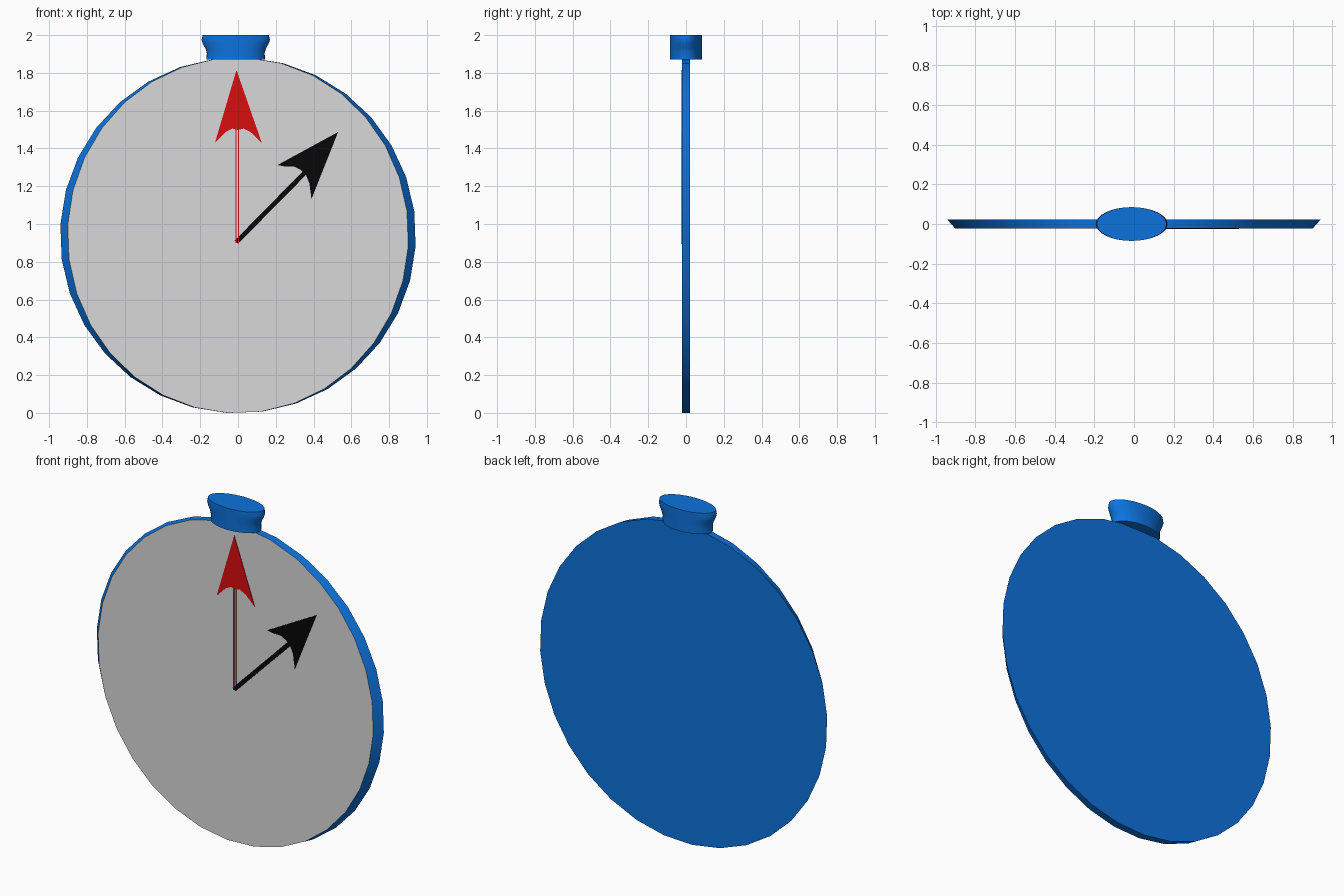
import bpy, bmesh, math

if "Cube" in bpy.data.objects:
    bpy.data.objects.remove(bpy.data.objects["Cube"])


def material(name, rgb):
    m = bpy.data.materials.new(name)
    m.diffuse_color = (*rgb, 1.0)
    m.use_nodes = True
    m.node_tree.nodes["Principled BSDF"].inputs["Base Color"].default_value = m.diffuse_color
    return m


BLUE = material("blue", (0.004, 0.17, 0.72))
GREY = material("light grey", (0.69, 0.69, 0.69))
RED = material("red", (0.69, 0.004, 0.005))
BLACK = material("black", (0.002, 0.002, 0.002))


def finish(name, bm, mats, smooth=False):
    bmesh.ops.recalc_face_normals(bm, faces=bm.faces)
    me = bpy.data.meshes.new(name)
    bm.to_mesh(me)
    bm.free()
    ob = bpy.data.objects.new(name, me)
    bpy.context.collection.objects.link(ob)
    for m in mats:
        me.materials.append(m)
    if smooth:
        bpy.ops.object.select_all(action='DESELECT')
        ob.select_set(True)
        bpy.context.view_layer.objects.active = ob
        bpy.ops.object.shade_smooth_by_angle(angle=math.radians(35))
    return ob


def loft(bm, rings):
    """Join rings of points with quads and cap both ends."""
    loops = [[bm.verts.new(p) for p in ring] for ring in rings]
    n = len(loops[0])
    for a, b in zip(loops, loops[1:]):
        for i in range(n):
            j = (i + 1) % n
            bm.faces.new((a[i], a[j], b[j], b[i]))
    bm.faces.new(loops[0])
    bm.faces.new(loops[-1])


def plate(name, outlines, mat):
    """Thin painted plates lying on the dial, outlines in x, z."""
    bm = bmesh.new()
    for pts in outlines:
        loft(bm, [[(x, y, z) for x, z in pts] for y in (FRONT + 0.001, FRONT - 0.003)])
    return finish(name, bm, [mat])


# Case: round at the back, narrower in x at the front, with a grey dial face
SIDES, FRONT, BACK, CZ, R = 32, -0.022, 0.022, 0.94, 0.942
angles = [math.radians(7.8) + math.tau * i / SIDES for i in range(SIDES)]
bm = bmesh.new()
loft(bm, [[(rx * math.cos(a), y, CZ + R * math.sin(a)) for a in angles]
          for rx, y in ((0.903, FRONT), (R, BACK))])
for f in bm.faces:
    if f.calc_center_median().y < FRONT + 0.001:
        f.material_index = 1
finish("case_and_dial", bm, [BLUE, GREY], smooth=True)

# Crown: oval knob flaring in width only
profile = [(0.155, 1.872), (0.153, 1.905), (0.161, 1.93), (0.174, 1.955),
           (0.181, 1.975), (0.175, 2.0)]
bm = bmesh.new()
loft(bm, [[(-0.012 + rx * math.cos(math.tau * i / 32), 0.085 * math.sin(math.tau * i / 32), z)
           for i in range(32)] for rx, z in profile])
finish("crown", bm, [BLUE], smooth=True)

# Red hand: arrowhead and hairline double shaft
plate("red_hand_head", [[(-0.008, 1.815), (-0.122, 1.43), (-0.066, 1.487), (-0.03, 1.505),
                         (0.0, 1.498), (0.03, 1.505), (0.066, 1.487), (0.126, 1.43)]], RED)
plate("red_hand_shaft", [[(x - 0.003, 0.9), (x + 0.003, 0.9), (x + 0.003, 1.51),
                          (x - 0.003, 1.51)] for x in (-0.011, 0.003)], RED)

# Black hand: swept arrowhead and shaft
plate("black_hand_head", [[(0.53, 1.487), (0.209, 1.312), (0.25, 1.304), (0.295, 1.305),
                           (0.334, 1.285), (0.362, 1.255), (0.378, 1.215), (0.389, 1.132)]],
      BLACK)
plate("black_hand_shaft", [[(-0.018, 0.912), (0.0, 0.895), (0.362, 1.262), (0.344, 1.28)]], BLACK)
